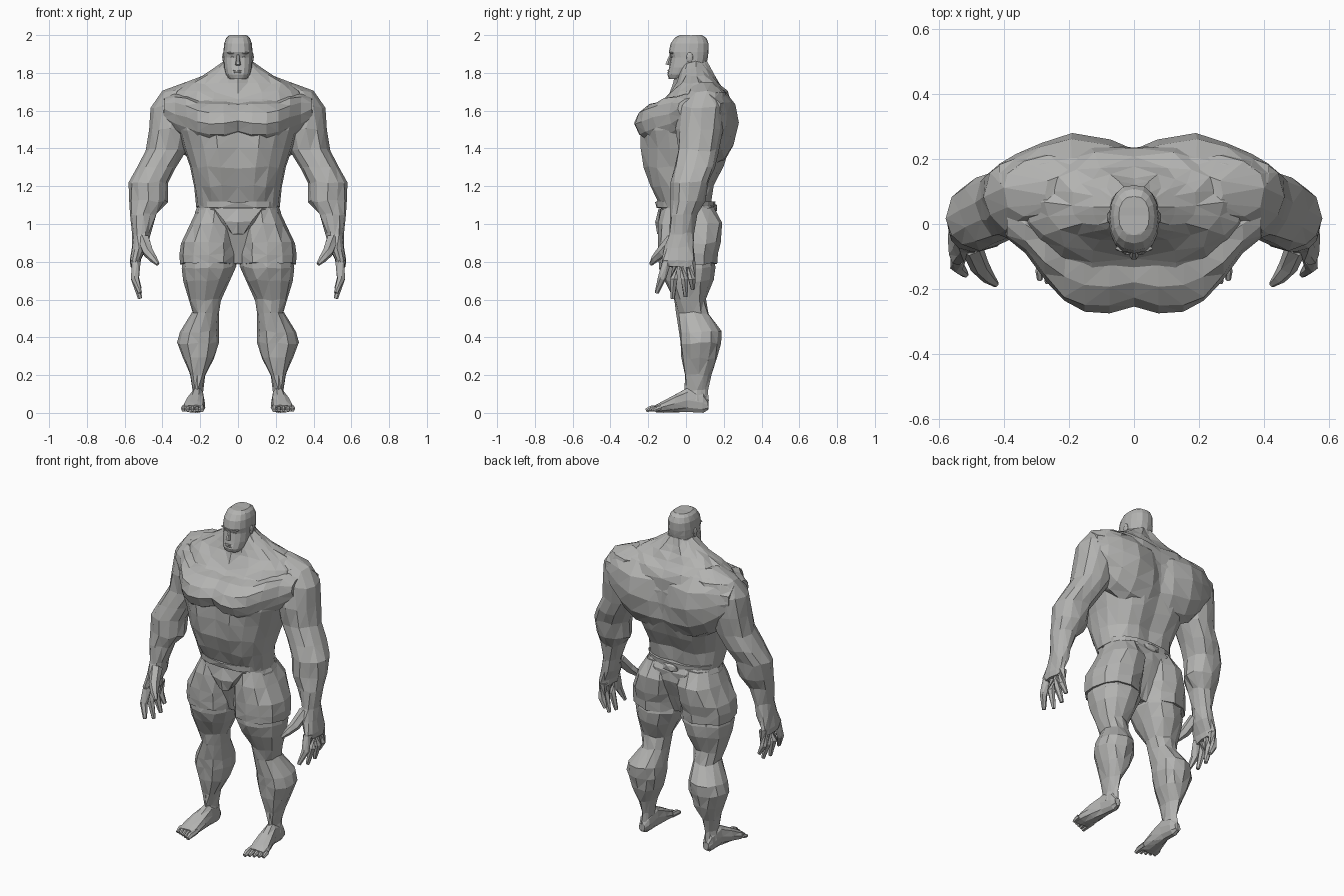
import bpy
import bmesh
from math import sin, cos, pi, copysign
from mathutils import Vector, Matrix

default_cube = bpy.data.objects.get("Cube")
if default_cube:
    bpy.data.objects.remove(default_cube, do_unlink=True)

stone = bpy.data.materials.new("stone_grey")
stone.use_nodes = True
stone.diffuse_color = (.45, .45, .44, 1)
stone.node_tree.nodes["Principled BSDF"].inputs["Base Color"].default_value = stone.diffuse_color


def chisel(point, amount):
    """Symmetric irregularity that breaks up the regular facets."""
    x, y, z = point
    side = abs(x)
    phase = side * 91 + y * 57 + z * 73
    if side > .005:
        x += copysign(sin(phase) * amount, x)
    y += sin(phase * 1.7 + 1) * amount
    z += sin(phase * 2.3 + 2) * amount
    return Vector((x, y, min(max(z, 0), 2)))


def finish(name, bm, mirror, rough):
    """Facet the mesh, colour it and optionally mirror it to the other side."""
    for vert in bm.verts:
        vert.co = chisel(vert.co, rough)
    bmesh.ops.triangulate(bm, faces=bm.faces[:])
    bmesh.ops.recalc_face_normals(bm, faces=bm.faces[:])
    mesh = bpy.data.meshes.new(name)
    bm.to_mesh(mesh)
    bm.free()
    mesh.materials.append(stone)
    obj = bpy.data.objects.new(name, mesh)
    bpy.context.collection.objects.link(obj)
    if mirror:
        modifier = obj.modifiers.new("mirror", "MIRROR")
        modifier.use_mirror_merge = False


def skin(name, rings, mirror, rough):
    """Join rings of points into a closed surface."""
    bm = bmesh.new()
    loops = [[bm.verts.new(point) for point in ring] for ring in rings]
    count = len(loops[0])
    for low, high in zip(loops, loops[1:]):
        for i in range(count):
            j = (i + 1) % count
            bm.faces.new((low[i], low[j], high[j], high[i]))
    bm.faces.new(loops[0])
    bm.faces.new(loops[-1])
    finish(name, bm, mirror, rough)


def loft(name, sections, sides=12, axis="z", power=.92, groove=0, mirror=True, rough=.006):
    """Sections are (position on axis, then min and max on the other two axes)."""
    rings = []
    for t, a0, a1, b0, b1 in sections:
        ring = []
        for i in range(sides):
            c, s = cos(2 * pi * i / sides), sin(2 * pi * i / sides)
            depth = (b1 - b0) / 2 * copysign(abs(s) ** power, s)
            if abs(c) < .001:
                c = 0
                depth *= 1 - groove
            a = (a0 + a1) / 2 + (a1 - a0) / 2 * copysign(abs(c) ** power, c)
            b = (b0 + b1) / 2 + depth
            ring.append({"x": (t, a, b), "y": (a, t, b), "z": (a, b, t)}[axis])
        rings.append(ring)
    skin(name, rings, mirror, rough)


def body(name, sections, **options):
    """Centred loft from (height, half width, front, back)."""
    wide = [(t, -w, w, front, back) for t, w, front, back in sections]
    loft(name, wide, mirror=False, **options)


def tube(name, points, radii, sides=6, mirror=True):
    points = [Vector(p) for p in points]
    rings = []
    for k, point in enumerate(points):
        along = points[min(k + 1, len(points) - 1)] - points[max(k - 1, 0)]
        turn = along.to_track_quat("Z", "Y")
        angles = [2 * pi * i / sides for i in range(sides)]
        rings.append([point + turn @ Vector((cos(a), sin(a), 0)) * radii[k] for a in angles])
    skin(name, rings, mirror, 0)


def lump(name, centre, size, mirror=True, detail=2):
    bm = bmesh.new()
    place = Matrix.Translation(centre) @ Matrix.Diagonal((*size, 1))
    bmesh.ops.create_icosphere(bm, subdivisions=detail, radius=1, matrix=place)
    finish(name, bm, mirror, 0)


# Torso with a spine groove
body("torso", [
    (1.09, .215, -.145, .14), (1.2, .23, -.197, .15), (1.3, .25, -.228, .205),
    (1.4, .285, -.245, .242), (1.5, .315, -.25, .255), (1.58, .34, -.225, .258),
    (1.655, .35, -.13, .25), (1.7, .33, -.092, .225), (1.745, .27, -.06, .183),
    (1.785, .19, -.04, .155), (1.82, .125, -.025, .13), (1.86, .072, -.01, .108),
], sides=20, power=.86, groove=.1)

# Chest and upper back, lofted from the centre line out into the shoulder
loft("pectoral", [
    (0, -.248, .05, 1.44, 1.64), (.07, -.274, .05, 1.425, 1.645), (.15, -.27, .05, 1.42, 1.65),
    (.21, -.24, .06, 1.43, 1.66), (.27, -.175, .08, 1.45, 1.675), (.33, -.095, .1, 1.49, 1.685),
    (.39, -.04, .12, 1.54, 1.675),
], axis="x", power=.95)
loft("upper_back", [
    (0, 0, .235, 1.3, 1.73), (.07, 0, .262, 1.3, 1.74), (.19, 0, .274, 1.32, 1.74),
    (.28, 0, .25, 1.37, 1.73), (.36, .02, .22, 1.45, 1.71), (.41, .05, .19, 1.52, 1.68),
], axis="x", power=.95)

# Neck and head
body("neck", [
    (1.68, .13, -.09, .18), (1.75, .1, -.065, .16), (1.8, .084, -.055, .13),
    (1.86, .074, -.05, .112),
], rough=.003)
body("head", [
    (1.768, .044, -.09, 0), (1.79, .065, -.098, .08), (1.83, .076, -.089, .105),
    (1.88, .076, -.08, .115), (1.91, .077, -.091, .12), (1.955, .073, -.082, .12),
    (1.985, .062, -.06, .108), (2, .046, -.035, .085),
], sides=16, power=.85, rough=.001)
tube("nose", [(0, -.078, 1.9), (0, -.09, 1.87), (0, -.096, 1.842)], [.007, .01, .015], mirror=False)
lump("brow", (.032, -.075, 1.905), (.03, .012, .007), detail=1)
lump("eye", (.03, -.074, 1.885), (.012, .006, .005), detail=1)
lump("ear", (.076, .02, 1.882), (.008, .018, .028))
for lip, height in (("upper_lip", 1.812), ("lower_lip", 1.801)):
    lump(lip, (0, -.087, height), (.032, .012, .005), mirror=False, detail=1)

# Shoulder, arm and palm in one piece
loft("arm", [
    (1.75, .1, .27, .03, .16), (1.7, .12, .4, .005, .207), (1.62, .18, .457, -.035, .212),
    (1.5, .245, .466, -.05, .202), (1.39, .27, .483, -.045, .178), (1.3, .325, .532, -.065, .158),
    (1.22, .365, .574, -.08, .125), (1.12, .37, .572, -.08, .1), (1.05, .425, .566, -.08, .06),
    (.95, .462, .556, -.09, .04), (.88, .475, .561, -.115, .042), (.81, .51, .567, -.13, .045),
    (.775, .515, .564, -.12, .042),
])

# Fingers and thumb
for name, root, tip, low in (
    ("index_finger", -.102, -.155, .635), ("middle_finger", -.058, -.07, .605),
    ("ring_finger", -.014, -.002, .615), ("little_finger", .026, .036, .655),
):
    middle = (root + tip) / 2
    tube(name, [(.54, root, .8), (.545, middle, .71), (.519, tip, low)], [.025, .022, .011])
tube("thumb", [(.5, -.07, .92), (.475, -.13, .85), (.448, -.165, .815), (.424, -.186, .787)],
     [.034, .03, .021, .01])

# Shorts: hips, legs, front panel and waistband
body("hips", [
    (.79, .05, -.06, .08), (.9, .17, -.1, .13), (1, .225, -.135, .165),
    (1.06, .222, -.145, .17), (1.11, .205, -.14, .145),
], sides=16, power=.85, groove=.06)
loft("shorts_leg", [
    (1.09, .025, .207, -.125, .15), (1, 0, .253, -.142, .192), (.9, 0, .298, -.153, .18),
    (.84, 0, .304, -.153, .167), (.79, .004, .303, -.15, .163),
])
body("front_panel", [
    (.95, .035, -.148, -.09), (1.01, .09, -.158, -.09), (1.08, .17, -.15, -.05),
], sides=8)
body("waistband", [
    (1.085, .215, -.157, .152), (1.118, .22, -.162, .157),
], sides=16, power=.85, rough=.002)
lump("back_knot", (0, .148, 1.085), (.06, .02, .03), mirror=False, detail=1)

# Legs from thigh to ankle
loft("leg", [
    (.85, .01, .285, -.138, .145), (.77, .006, .292, -.14, .152), (.7, .038, .285, -.117, .142),
    (.6, .088, .258, -.067, .108), (.53, .097, .24, -.052, .125), (.43, .097, .304, -.037, .19),
    (.37, .097, .319, -.032, .182), (.29, .122, .287, -.022, .163), (.2, .168, .252, -.007, .13),
    (.12, .183, .235, -.005, .112), (.06, .18, .244, -.01, .117),
])

# Feet, lofted from heel to ball, with five toes
loft("foot", [
    (.118, .195, .235, .015, .065), (.09, .18, .245, 0, .11), (.01, .178, .252, 0, .138),
    (-.06, .174, .275, 0, .1), (-.12, .173, .293, 0, .065), (-.16, .178, .292, .003, .04),
], sides=10, axis="y", rough=.002)
for k, name in enumerate(("big", "second", "middle", "fourth", "little")):
    x = .19 + k * .0245
    tip = -.212 + k * .01
    size = .017 if k == 0 else .013
    tube(name + "_toe", [(x, -.13, .028), (x + .002, tip + .025, .023), (x + .002, tip, .013)],
         [size, size, size * .65])
